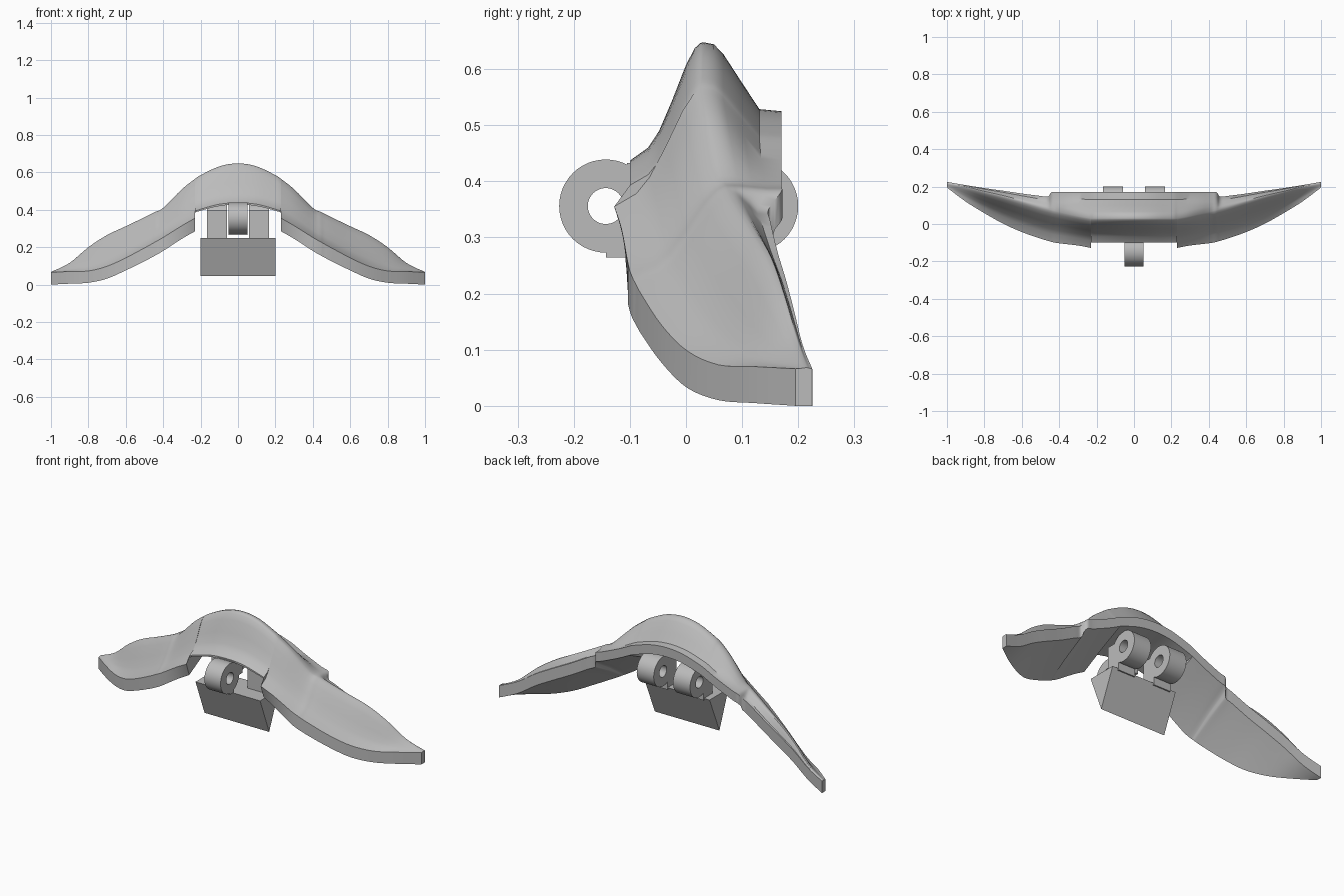
import bpy, bmesh, math

cube = bpy.data.objects.get("Cube")
if cube:
    bpy.data.objects.remove(cube, do_unlink=True)

GREY = (0.5, 0.5, 0.5, 1)
mat = bpy.data.materials.new("plain_grey")
mat.use_nodes = True
mat.diffuse_color = GREY
mat.node_tree.nodes["Principled BSDF"].inputs["Base Color"].default_value = GREY


def finish(name, bm):
    bmesh.ops.remove_doubles(bm, verts=bm.verts, dist=0.0001)
    bmesh.ops.recalc_face_normals(bm, faces=bm.faces)
    mesh = bpy.data.meshes.new(name)
    bm.to_mesh(mesh)
    bm.free()
    mesh.materials.append(mat)
    obj = bpy.data.objects.new(name, mesh)
    bpy.context.collection.objects.link(obj)
    bpy.ops.object.select_all(action="DESELECT")
    obj.select_set(True)
    bpy.context.view_layer.objects.active = obj
    bpy.ops.object.shade_smooth_by_angle(angle=math.radians(38))
    return obj


def loft(name, loops):
    bm = bmesh.new()
    rows = [[bm.verts.new(p) for p in loop] for loop in loops]
    for a, b in zip(rows, rows[1:]):
        for i in range(len(a)):
            j = (i + 1) % len(a)
            bm.faces.new((a[i], a[j], b[j], b[i]))
    bm.faces.new(rows[0])
    bm.faces.new(rows[-1])
    return finish(name, bm)


def smooth_rows(rows, before=None, steps=4):
    """Interpolate station rows with a Catmull-Rom curve."""
    pts = [before or rows[0]] + rows + [rows[-1]]
    out = []
    for k in range(1, len(pts) - 2):
        for s in range(steps):
            t = s / steps
            out.append([0.5 * (2 * b + (c - a) * t + (2*a - 5*b + 4*c - d) * t**2
                               + (3*b - a - 3*c + d) * t**3)
                        for a, b, c, d in zip(*pts[k - 1:k + 3])])
    return out + [rows[-1]]


# Stations: x, front y, lower z, band top z, ridge y, ridge z, back y, back z
centre = [(0, -.1, .428, .437, .03, .648, .17, .525),
          (.1, -.1, .42, .43, .03, .632, .17, .515),
          (.2, -.1, .395, .403, .03, .585, .17, .485),
          (.23, -.1, .385, .393, .03, .565, .17, .473)]
wing = [(.23, -.128, .285, .355, .03, .565, .17, .473),
        (.3, -.115, .245, .315, .042, .51, .17, .438),
        (.4, -.103, .18, .252, .065, .41, .17, .395),
        (.44, -.096, .157, .23, .075, .39, .17, .382),
        (.46, -.09, .146, .218, .08, .38, .147, .35),
        (.5, -.078, .125, .196, .09, .36, .15, .33),
        (.6, -.043, .076, .143, .12, .312, .163, .275),
        (.7, .002, .032, .098, .148, .265, .178, .225),
        (.8, .058, .01, .073, .172, .2, .192, .172),
        (.9, .12, .005, .07, .198, .116, .208, .108),
        (1, .195, 0, .066, .215, .068, .225, .066)]


def section(row):
    x, fy, low, band, ry, rz, by, bz = row

    def mix(y0, z0, y1, z1, u, v):
        return (x, y0 + (y1 - y0) * u, z0 + (z1 - z0) * v)
    edge = bz - (0.066 if abs(x) > 0.45 else 0.052)
    low_y = max(fy, -.103)
    # Coved front, rounded ridge, sloping back with an upturned lip
    front = (.25, .11), (.4, .25), (.58, .51), (.77, .81), (.89, .95), (.96, .99), (1, 1)
    back = (.14, .03), (.26, .17), (.5, .59), (.72, .97), (1, 1)
    loop = [(x, low_y, low), (x, fy, band)]
    loop += [mix(fy, band, ry, rz, u, v) for u, v in front]
    loop += [mix(ry, rz, by, bz, u, v) for u, v in back]
    loop += [(x, by, edge), mix(low_y, low, by, edge, .5, .53)]
    return loop


# Arched winged body with a notch at the middle of its front edge
mirrored_start = (-centre[1][0],) + centre[1][1:]
half = smooth_rows(centre, mirrored_start) + smooth_rows(wing)
right = [[-r[0]] + list(r[1:]) for r in reversed(half[1:])]
loft("winged_body", [section(r) for r in right + half])


def hinge_ring(name, x0, x1, y, z, outer=.083, inner=.032, sides=48):
    bm = bmesh.new()
    rings = []
    for x, r in ((x0, outer), (x1, outer), (x1, inner), (x0, inner)):
        angles = [2 * math.pi * i / sides for i in range(sides)]
        rings.append([bm.verts.new((x, y + r * math.cos(a), z + r * math.sin(a)))
                      for a in angles])
    for k in range(4):
        a, b = rings[k], rings[(k + 1) % 4]
        for i in range(sides):
            j = (i + 1) % sides
            bm.faces.new((a[i], a[j], b[j], b[i]))
    finish(name, bm)


def prism(name, x0, x1, profile):
    loft(name, [[(x, y, z) for y, z in profile] for x in (x0, x1)])


def box(name, x0, x1, y0, y1, z0, z1):
    prism(name, x0, x1, [(y0, z0), (y1, z0), (y1, z1), (y0, z1)])


# Front hinge and the arm joining it to the body
hinge_ring("front_hinge", -.05, .05, -.143, .356)
box("front_hinge_arm", -.05, .05, -.105, -.03, .345, .433)
box("front_hinge_tab", -.05, .05, -.143, -.105, .264, .3)

# Paired back hinges standing on brackets
for side, x0, x1 in (("left", .06, .165), ("right", -.165, -.06)):
    hinge_ring(side + "_back_hinge", x0, x1, .117, .356)
    box(side + "_hinge_bracket", x0, x1, .0, .08, .24, .4)

# Hanging wedge block
prism("wedge_block", -.2, .2, [(-.09, .25), (.077, .25), (-.01, .046)])
